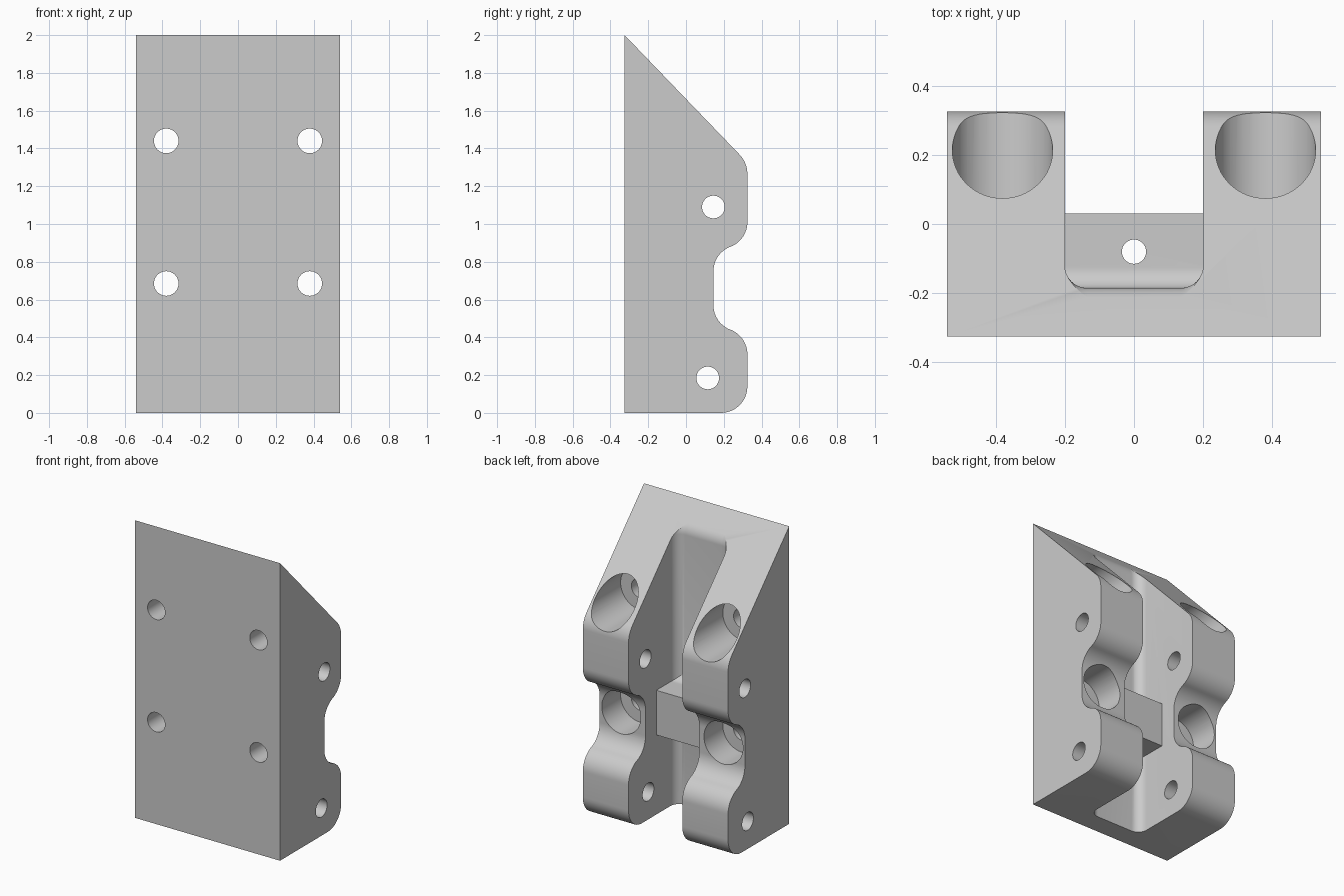
import bpy, bmesh, math
from mathutils import Vector, Matrix

if "Cube" in bpy.data.objects:
    bpy.data.objects.remove(bpy.data.objects["Cube"])


def arc(cx, cy, r, a0, a1, n=12):
    """Points on an arc, angles in degrees."""
    return [(cx + r * math.cos(math.radians(a0 + (a1 - a0) * i / n)),
             cy + r * math.sin(math.radians(a0 + (a1 - a0) * i / n))) for i in range(n + 1)]


def loft(name, rings):
    """Closed solid through a list of equally sized rings."""
    bm = bmesh.new()
    vs = [[bm.verts.new(p) for p in ring] for ring in rings]
    n = len(vs[0])
    for a, b in zip(vs, vs[1:]):
        for i in range(n):
            bm.faces.new((a[i], a[(i + 1) % n], b[(i + 1) % n], b[i]))
    bm.faces.new(vs[0])
    bm.faces.new(vs[-1])
    bmesh.ops.recalc_face_normals(bm, faces=bm.faces)
    me = bpy.data.meshes.new(name)
    bm.to_mesh(me)
    bm.free()
    ob = bpy.data.objects.new(name, me)
    bpy.context.collection.objects.link(ob)
    return ob


def side_prism(name, pts, half):
    """Extrude a (y, z) profile along x."""
    return loft(name, [[(x, y, z) for y, z in pts] for x in (-half, half)])


def rod(name, start, end, r, n=64):
    """Cylinder between two points."""
    a, b = Vector(start), Vector(end)
    q = (b - a).to_track_quat('Z', 'Y')
    circle = [q @ Vector((r * math.cos(2 * math.pi * i / n), r * math.sin(2 * math.pi * i / n), 0))
              for i in range(n)]
    return loft(name, [[p + c for c in circle] for p in (a, b)])


def combine(target, tool, op):
    """Apply a boolean and remove the tool."""
    tool.hide_render = True
    mod = target.modifiers.new("bool", 'BOOLEAN')
    mod.operation, mod.solver, mod.object = op, 'EXACT', tool
    bpy.context.view_layer.objects.active = target
    bpy.ops.object.modifier_apply(modifier=mod.name)
    bpy.data.objects.remove(tool, do_unlink=True)


# Body: side profile with sloped top and notched rear
profile = [(-0.325, 0.0)]
profile += arc(0.185, 0.14, 0.14, -90, 0)
profile += arc(0.185, 0.31, 0.14, 0, 69)
profile += arc(0.285, 0.571, 0.14, 249, 180)[1:]
profile += arc(0.285, 0.749, 0.14, 180, 111)
profile += arc(0.185, 1.01, 0.14, -69, 0)[1:]
profile += arc(0.175, 1.264, 0.15, 0, 43.9)
profile += [(-0.325, 2.0)]
body = side_prism("mounting_block", profile, 0.54)

# Central slot: rounded corners, floor rolling over into the slope
floor_path = [(-0.185, -0.2)] + arc(-0.285, 1.814, 0.1, 0, 40, 10)
floor_path.append((floor_path[-1][0] - 0.3 * math.sin(math.radians(40)),
                   floor_path[-1][1] + 0.3 * math.cos(math.radians(40))))
rings = []
for yf, z in floor_path:
    r = 0.065
    section = [(0.2, 0.6), (-0.2, 0.6)]
    section += arc(-0.2 + r, yf + r, r, 180, 270) + arc(0.2 - r, yf + r, r, 270, 360)
    rings.append([(x, y, z) for x, y in section])
combine(body, loft("slot_cutter", rings), 'DIFFERENCE')

# Cross bar in the slot, filleted against the slot floor
bar = [(0.03, 0.535), (0.03, 0.835)]
bar += arc(-0.126, 0.895, 0.06, 270, 180) + [(-0.25, 0.895), (-0.25, 0.475)]
bar += arc(-0.126, 0.475, 0.06, 180, 90)
combine(body, side_prism("cross_bar", bar, 0.22), 'UNION')

# Screw holes from the front with counterbores from the rear
for x in (-0.38, 0.38):
    for z in (0.685, 1.44):
        combine(body, rod("counterbore", (x, -0.055, z), (x, 0.6, z), 0.145), 'DIFFERENCE')
        combine(body, rod("screw_hole", (x, -0.6, z), (x, 0.1, z), 0.065), 'DIFFERENCE')

# Pin holes across both legs, and the bar hole
for y, z in ((0.145, 1.09), (0.115, 0.185)):
    combine(body, rod("pin_hole", (-0.8, y, z), (0.8, y, z), 0.06), 'DIFFERENCE')
combine(body, rod("bar_hole", (0, -0.08, 0.3), (0, -0.08, 1.1), 0.035), 'DIFFERENCE')

# Colour and shading
grey = bpy.data.materials.new("light_grey")
grey.diffuse_color = (0.6, 0.6, 0.6, 1)
grey.use_nodes = True
grey.node_tree.nodes["Principled BSDF"].inputs["Base Color"].default_value = grey.diffuse_color
body.data.materials.clear()
body.data.materials.append(grey)
bpy.ops.object.select_all(action='DESELECT')
body.select_set(True)
bpy.context.view_layer.objects.active = body
bpy.ops.object.shade_smooth_by_angle(angle=math.radians(25))
